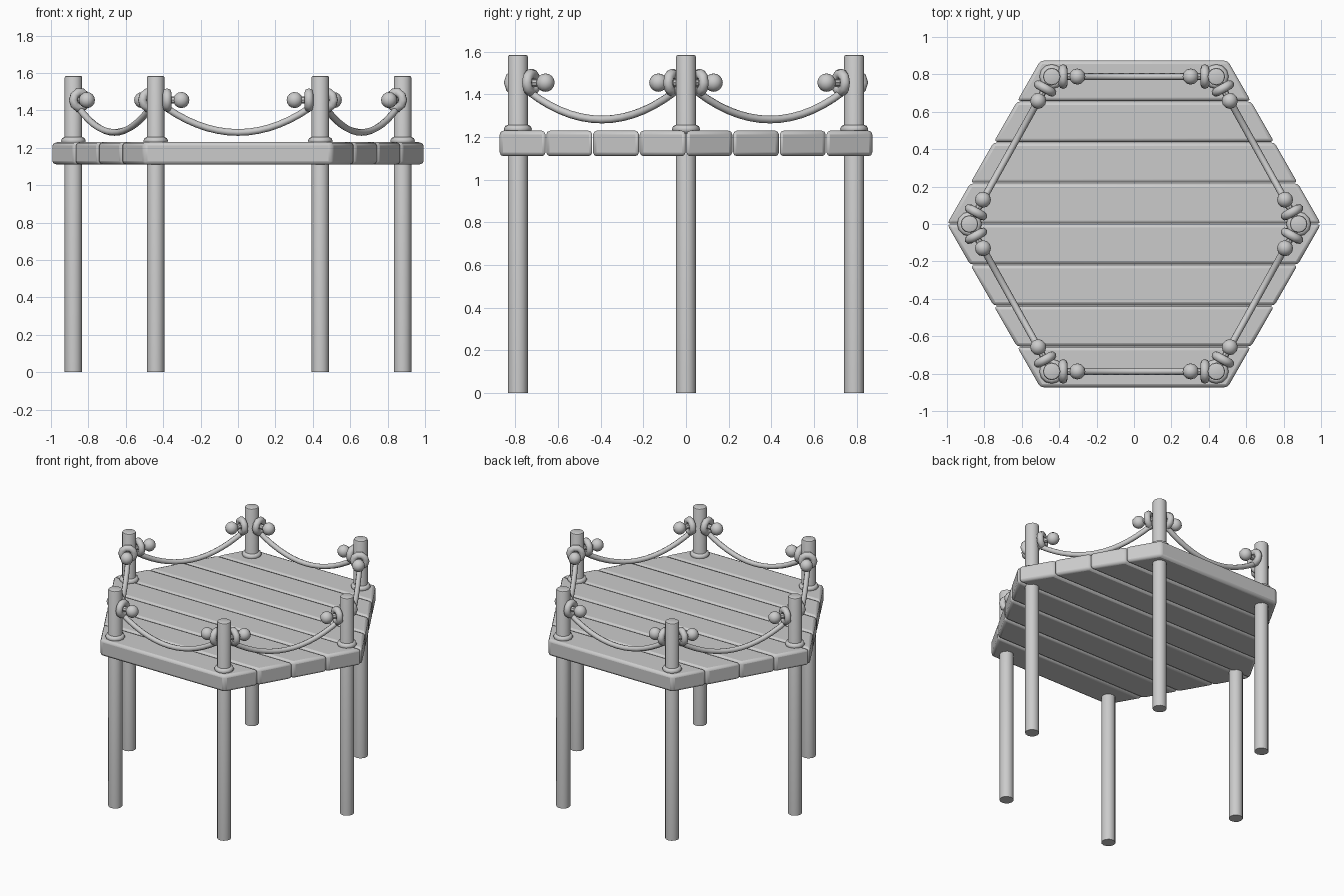
import bpy, bmesh, math
from mathutils import Vector

if "Cube" in bpy.data.objects:
    bpy.data.objects.remove(bpy.data.objects["Cube"])

grey = bpy.data.materials.new("plain grey")
grey.diffuse_color = (0.6, 0.6, 0.6, 1)
grey.use_nodes = True
grey.node_tree.nodes["Principled BSDF"].inputs["Base Color"].default_value = grey.diffuse_color


def finish(obj, name, angle=40):
    obj.name = name
    obj.data.materials.append(grey)
    if obj.type == 'MESH':
        bpy.ops.object.select_all(action='DESELECT')
        bpy.context.view_layer.objects.active = obj
        obj.select_set(True)
        bpy.ops.object.shade_smooth_by_angle(angle=math.radians(angle))
    return obj


def bevel(obj, width, segments):
    m = obj.modifiers.new("rounded edges", 'BEVEL')
    m.width, m.segments, m.limit_method = width, segments, 'ANGLE'
    m.angle_limit = math.radians(40)


def torus(name, loc, axis, major, minor, sides=12):
    bpy.ops.mesh.primitive_torus_add(location=loc, major_radius=major, minor_radius=minor,
                                     major_segments=sides, minor_segments=8,
                                     rotation=axis.to_track_quat('Z', 'Y').to_euler())
    return finish(bpy.context.object, name, 60)


# Deck: eight planks clipped to a hexagon
pitch, gap, z0, z1 = 0.2188, 0.002, 1.11, 1.23
half = lambda y: 1 - abs(y) * 0.571
for i in range(8):
    ya, yb = (i - 4) * pitch + gap, (i - 3) * pitch - gap
    outline = [(-half(ya), ya), (half(ya), ya), (half(yb), yb), (-half(yb), yb)]
    bm = bmesh.new()
    face = bm.faces.new([bm.verts.new((x, y, z0)) for x, y in outline])
    up = bmesh.ops.extrude_face_region(bm, geom=[face])
    bmesh.ops.translate(bm, vec=(0, 0, z1 - z0),
                        verts=[v for v in up['geom'] if isinstance(v, bmesh.types.BMVert)])
    bmesh.ops.recalc_face_normals(bm, faces=bm.faces)
    me = bpy.data.meshes.new("plank")
    bm.to_mesh(me)
    bm.free()
    plank = bpy.data.objects.new("plank", me)
    bpy.context.collection.objects.link(plank)
    bevel(plank, 0.018, 2)
    finish(plank, f"deck_plank_{i + 1}")

# Posts with a collar where they pass through the deck
posts = [Vector((x, y, 0)) for x, y in
         [(0.88, 0), (0.44, 0.788), (-0.44, 0.788), (-0.88, 0), (-0.44, -0.788), (0.44, -0.788)]]
for i, p in enumerate(posts):
    bpy.ops.mesh.primitive_cylinder_add(vertices=12, radius=0.047, depth=1.585,
                                        location=p + Vector((0, 0, 0.7925)))
    post = bpy.context.object
    bm = bmesh.new()
    bm.from_mesh(post.data)
    top = [e for e in bm.edges if all(v.co.z > 0.7 for v in e.verts)]
    bmesh.ops.bevel(bm, geom=top, offset=0.01, segments=2, profile=0.5, affect='EDGES')
    bm.to_mesh(post.data)
    bm.free()
    finish(post, f"post_{i + 1}")
    torus(f"post_collar_{i + 1}", p + Vector((0, 0, 1.237)), Vector((0, 0, 1)), 0.045, 0.021)

# Sagging ropes, with a ring knot and a tail ball at each end
knot_z = 1.455
for i, a in enumerate(posts):
    b = posts[(i + 1) % 6]
    mid, d = (a + b) / 2, (b - a).normalized()
    reach = (b - a).length / 2
    cu = bpy.data.curves.new("rope", 'CURVE')
    cu.dimensions = '3D'
    cu.bevel_depth, cu.bevel_resolution = 0.018, 2
    sp = cu.splines.new('POLY')
    sp.points.add(16)
    for k, pt in enumerate(sp.points):
        t = k / 8 - 1
        pt.co = (*(mid + d * reach * t + Vector((0, 0, 1.282 + (knot_z - 1.282) * t * t))), 1)
    sp.use_smooth = True
    rope = bpy.data.objects.new("rope", cu)
    bpy.context.collection.objects.link(rope)
    finish(rope, f"rope_{i + 1}")
    for side, s in (("start", -1), ("end", 1)):
        at = lambda t: mid + d * s * t + Vector((0, 0, knot_z))
        torus(f"rope_knot_{i + 1}_{side}", at(0.379), d, 0.042, 0.024, 10)
        bpy.ops.mesh.primitive_uv_sphere_add(segments=12, ring_count=8, radius=0.043,
                                             location=at(0.303))
        finish(bpy.context.object, f"rope_tail_ball_{i + 1}_{side}", 60)
        # short tail joining ball to post
        bpy.ops.mesh.primitive_cylinder_add(vertices=8, radius=0.018, depth=reach - 0.303,
                                            location=at((reach + 0.303) / 2),
                                            rotation=d.to_track_quat('Z', 'Y').to_euler())
        finish(bpy.context.object, f"rope_tail_{i + 1}_{side}")
